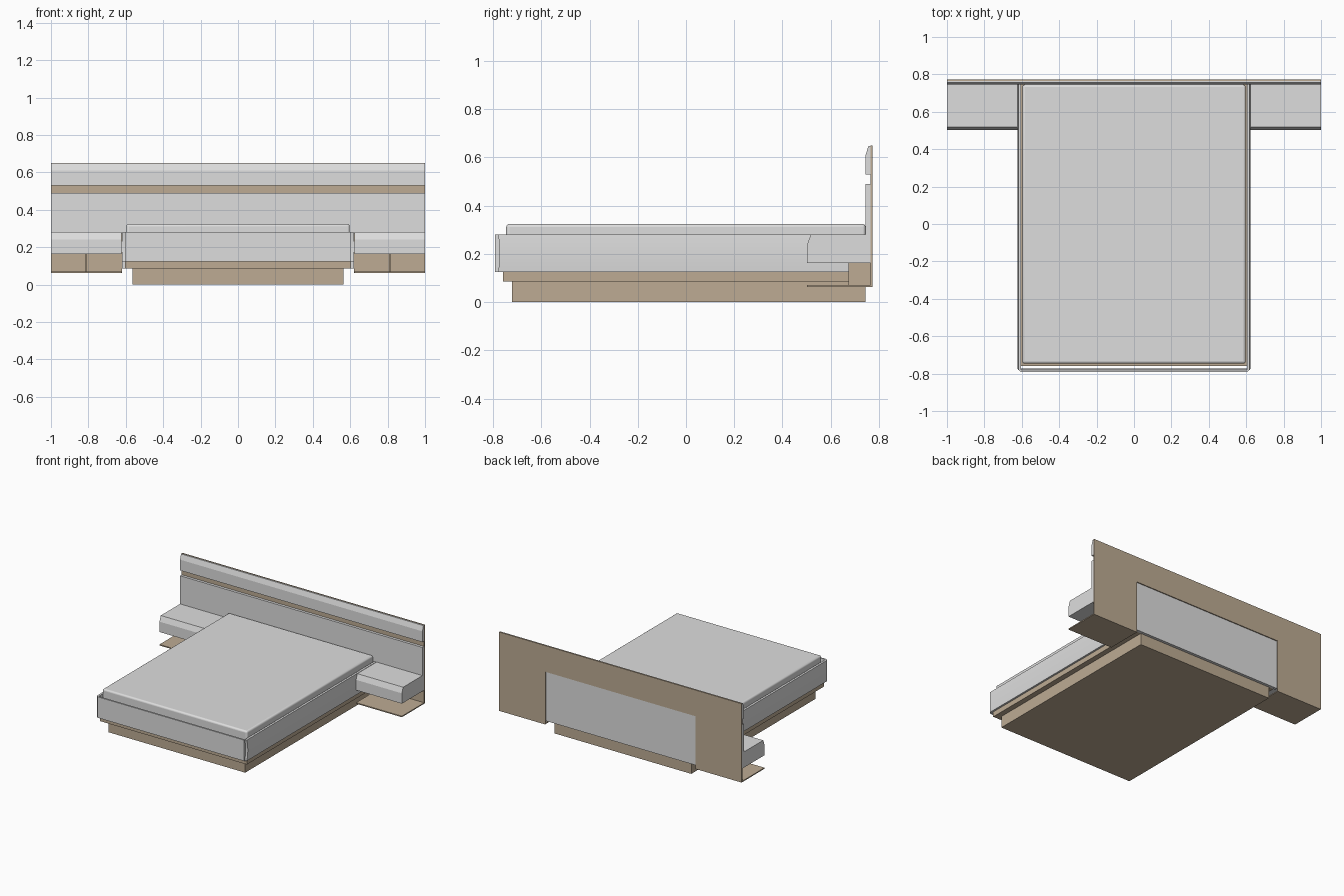
import bpy, bmesh, math

if "Cube" in bpy.data.objects:
    bpy.data.objects.remove(bpy.data.objects["Cube"])


def material(name, rgb):
    m = bpy.data.materials.new(name)
    m.diffuse_color = (*rgb, 1)
    m.use_nodes = True
    m.node_tree.nodes["Principled BSDF"].inputs["Base Color"].default_value = m.diffuse_color
    return m


GREY = material("light grey", (0.73, 0.73, 0.73))
WOOD = material("tan wood", (0.51, 0.41, 0.295))


def finish(bm, name, mat):
    bmesh.ops.recalc_face_normals(bm, faces=bm.faces)
    me = bpy.data.meshes.new(name)
    bm.to_mesh(me)
    bm.free()
    ob = bpy.data.objects.new(name, me)
    bpy.context.collection.objects.link(ob)
    me.materials.append(mat)
    return ob


def smooth(ob, deg=30):
    bpy.context.view_layer.objects.active = ob
    ob.select_set(True)
    bpy.ops.object.shade_smooth_by_angle(angle=math.radians(deg))
    ob.select_set(False)


def box(name, x, y, z, mat):
    """Box from (min, max) pairs."""
    bm = bmesh.new()
    bmesh.ops.create_cube(bm, size=1)
    for v in bm.verts:
        v.co = [r[0] if c < 0 else r[1] for c, r in zip(v.co, (x, y, z))]
    return finish(bm, name, mat)


def extrude_x(name, profile, x0, x1, mat):
    """Extrude a (y, z) profile along x."""
    bm = bmesh.new()
    f = bm.faces.new([bm.verts.new((x0, y, z)) for y, z in profile])
    new = bmesh.ops.extrude_face_region(bm, geom=[f])["geom"]
    bmesh.ops.translate(bm, vec=(x1 - x0, 0, 0),
                        verts=[v for v in new if isinstance(v, bmesh.types.BMVert)])
    return finish(bm, name, mat)


# Plinth and mattress deck
box("plinth", (-0.565, 0.565), (-0.722, 0.745), (0, 0.086), WOOD)
box("deck", (-0.605, 0.605), (-0.76, 0.745), (0.086, 0.126), WOOD)

# Bulged rail swept round the two sides and the foot of the bed
Z0, Z1 = 0.124, 0.28
profile = [(-0.014, Z0), ]
for i in range(11):
    t = i / 10
    profile.append((0.010 * math.sin(math.pi * (0.12 + 0.76 * t)) - 0.010, Z0 + (Z1 - Z0) * t))
profile = profile[1:] + [(-0.019, Z1), (-0.019, Z0)]
bm = bmesh.new()
rows = []
for off, z in profile:
    sx = 0.622 + (off * 0.5 if off > -0.015 else off)
    fy = -0.773 + off
    rows.append([bm.verts.new(p) for p in
                 ((-sx, 0.745, z), (-sx, fy, z), (sx, fy, z), (sx, 0.745, z))])
for a, b in zip(rows, rows[1:] + rows[:1]):
    for i in range(3):
        bm.faces.new((a[i], a[i + 1], b[i + 1], b[i]))
bm.faces.new([r[0] for r in rows])
bm.faces.new([r[3] for r in rows])
smooth(finish(bm, "bed_rail", GREY))

# Mattress with soft edges
mattress = box("mattress", (-0.597, 0.597), (-0.746, 0.745), (0.126, 0.324), GREY)
bev = mattress.modifiers.new("soft edges", "BEVEL")
bev.width = 0.013
bev.segments = 4
smooth(mattress, 40)

# Headboard cushions, with a wooden groove between them
extrude_x("headboard_upper_pad",
          [(0.766, 0.53), (0.745, 0.53), (0.745, 0.61), (0.757, 0.648), (0.766, 0.648)],
          -1, 1, GREY)
box("headboard_lower_pad", (-1, 1), (0.745, 0.766), (0.27, 0.49), GREY)
box("headboard_centre_pad", (-0.62, 0.62), (0.745, 0.766), (0.086, 0.28), GREY)

# Wooden back: bridge over the centre opening, and a panel at each side
box("back_bridge", (-0.62, 0.62), (0.765, 0.773), (0.455, 0.65), WOOD)

for s, side in ((-1, "left"), (1, "right")):
    def span(a, b):
        return tuple(sorted((s * a, s * b)))
    box(side + "_back_panel", span(0.62, 1), (0.765, 0.773), (0.062, 0.65), WOOD)
    # Floating nightstand with a sloping front edge
    extrude_x(side + "_nightstand",
              [(0.766, 0.163), (0.503, 0.163), (0.503, 0.24), (0.518, 0.28), (0.766, 0.28)],
              *span(0.622, 1), GREY)
    box(side + "_lower_shelf", span(0.622, 1), (0.503, 0.766), (0.062, 0.07), WOOD)
    box(side + "_shelf_divider", span(0.809, 0.817), (0.675, 0.766), (0.07, 0.163), WOOD)
